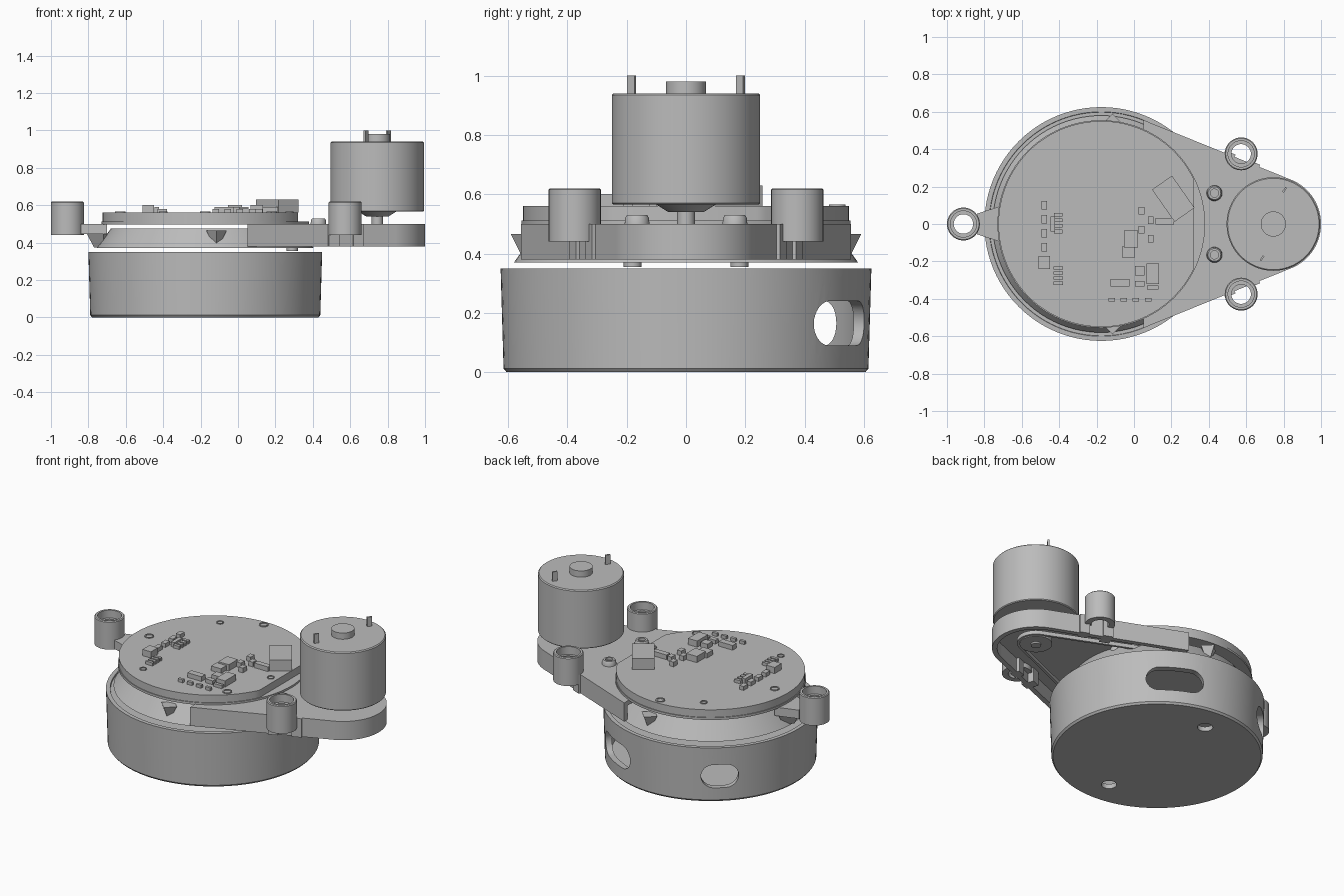
import bpy, bmesh
from math import sin, cos, pi, radians, acos
from mathutils import Matrix, Vector

if "Cube" in bpy.data.objects:
    bpy.data.objects.remove(bpy.data.objects["Cube"])

grey = bpy.data.materials.new("plain grey")
grey.use_nodes = True
grey.diffuse_color = (0.5, 0.5, 0.5, 1)
grey.node_tree.nodes["Principled BSDF"].inputs["Base Color"].default_value = (0.5, 0.5, 0.5, 1)

DISC = -0.175   # x of the turntable axis
MOTOR = 0.745   # x of the motor axis
parts = []


def finish(name, bm):
    bmesh.ops.recalc_face_normals(bm, faces=bm.faces)
    mesh = bpy.data.meshes.new(name)
    bm.to_mesh(mesh)
    bm.free()
    mesh.materials.append(grey)
    obj = bpy.data.objects.new(name, mesh)
    bpy.context.collection.objects.link(obj)
    parts.append(obj)
    return obj


def prism(name, outline, z0, z1):
    bm = bmesh.new()
    face = bm.faces.new([bm.verts.new((x, y, z0)) for x, y in outline])
    new = bmesh.ops.extrude_face_region(bm, geom=[face])["geom"]
    bmesh.ops.translate(bm, vec=(0, 0, z1 - z0),
                        verts=[v for v in new if isinstance(v, bmesh.types.BMVert)])
    return finish(name, bm)


def arc(cx, r, a0, a1, n=48, cy=0):
    return [(cx + r * cos(a0 + (a1 - a0) * i / n), cy + r * sin(a0 + (a1 - a0) * i / n))
            for i in range(n + 1)]


def cyl(name, x, y, r, z0, z1, r_top=None, n=32):
    bm = bmesh.new()
    bmesh.ops.create_cone(bm, cap_ends=True, segments=n, radius1=r,
                          radius2=r if r_top is None else r_top, depth=z1 - z0,
                          matrix=Matrix.Translation((x, y, (z0 + z1) / 2)))
    return finish(name, bm)


def box(name, x, y, w, d, z0, z1, turn=0):
    bm = bmesh.new()
    bmesh.ops.create_cube(bm, size=1, matrix=Matrix.Translation((x, y, (z0 + z1) / 2))
                          @ Matrix.Rotation(radians(turn), 4, 'Z')
                          @ Matrix.Diagonal((w, d, z1 - z0, 1)))
    return finish(name, bm)


def lathe(name, x, y, profile, closed=False, n=96):
    bm = bmesh.new()
    verts = [bm.verts.new((r, 0, z)) for r, z in profile]
    pairs = list(zip(verts, verts[1:])) + ([(verts[-1], verts[0])] if closed else [])
    edges = [bm.edges.new(p) for p in pairs]
    bmesh.ops.spin(bm, geom=verts + edges, axis=(0, 0, 1), cent=(0, 0, 0),
                   angle=2 * pi, steps=n, use_duplicate=False)
    bmesh.ops.remove_doubles(bm, verts=bm.verts, dist=1e-4)
    bmesh.ops.translate(bm, verts=bm.verts, vec=(x, y, 0))
    return finish(name, bm)


def cut(obj, cutter):
    cutter.hide_render = True
    mod = obj.modifiers.new("cut", 'BOOLEAN')
    mod.operation, mod.solver, mod.object = 'DIFFERENCE', 'EXACT', cutter
    bpy.context.view_layer.objects.active = obj
    bpy.ops.object.modifier_apply(modifier=mod.name)
    parts.remove(cutter)
    bpy.data.objects.remove(cutter)


def arm_outline(big, small):
    # tangent wedge from the turntable circle to the motor circle
    a = acos((big - small) / (MOTOR - DISC))
    return ([(DISC + big * cos(a), -big * sin(a))] + arc(MOTOR, small, -a, a)
            + [(DISC + big * cos(a), big * sin(a))])


def belt_outline(big, small):
    a = acos((big - small) / (MOTOR - DISC))
    return arc(MOTOR, small, -a, a) + arc(DISC, big, a, 2 * pi - a)


# Hollow rotating drum
drum = lathe("drum", DISC, 0, [(0, 0), (0.605, 0), (0.615, 0.012), (0.625, 0.35),
                               (0.6, 0.35), (0.598, 0.342), (0, 0.342)])
cut(drum, cyl("cavity", DISC, 0, 0.58, 0.03, 0.32, n=96))
for angle, width in ((60, 0.34), (130, 0.22)):
    # slotted window with rounded ends, pushed radially through the wall
    r, half = 0.075, width / 2 - 0.075
    outline = (arc(half, r, -pi / 2, pi / 2, 16) + arc(-half, r, pi / 2, 1.5 * pi, 16))
    cutter = prism("window_cutter", outline, 0.4, 0.8)
    cutter.data.transform(Matrix.Translation((DISC, 0, 0.165))
                          @ Matrix.Rotation(radians(angle), 4, 'Z')
                          @ Matrix(((0, 0, 1, 0), (1, 0, 0, 0), (0, 1, 0, 0), (0, 0, 0, 1))))
    cut(drum, cutter)
for side in (-1, 1):
    cut(drum, cyl("bottom_hole", DISC, side * 0.435, 0.045, -0.02, 0.06))

# Flared skirt under the board
lathe("skirt", DISC, 0, [(0.58, 0.37), (0.505, 0.475), (0.48, 0.475), (0.55, 0.37)], True)
for side in (-1, 1):
    cyl("skirt_gusset", -0.115, side * 0.535, 0.008, 0.37, 0.465, 0.055, 4)

# Arm: hollow wall with a top plate
wall = prism("arm_wall", arm_outline(0.6, 0.255), 0.38, 0.475)
cut(wall, prism("arm_hollow", arm_outline(0.57, 0.225), 0.3, 0.6))
prism("arm_plate", arm_outline(0.6, 0.255), 0.47, 0.5)

# Belt and pulley
belt = prism("belt", belt_outline(0.47, 0.11), 0.415, 0.44)
cut(belt, prism("belt_inside", belt_outline(0.455, 0.095), 0.3, 0.6))
cyl("motor_pulley", MOTOR, 0, 0.095, 0.41, 0.45)
cyl("pulley_shaft", MOTOR, 0, 0.03, 0.4, 0.56)

# Circuit board on its carrier, trimmed on the motor side
half = acos((0.32 - DISC) / 0.55)
cyl("board_carrier", DISC, 0, 0.555, 0.497, 0.512, n=96)
prism("circuit_board", arc(DISC, 0.55, half, 2 * pi - half, 90), 0.512, 0.56)
for x, y, r in ((-0.63, 0, 0.028), (DISC, 0.51, 0.028), (0.18, -0.365, 0.028),
                (-0.4, 0.39, 0.022), (-0.4, -0.39, 0.022), (0.275, -0.06, 0.022)):
    lathe("board_eyelet", x, y, [(r, 0.558), (r, 0.565), (r * 0.75, 0.565), (r * 0.75, 0.558)],
          True, 24)

# Board components
box("connector_block", 0.21, 0.135, 0.13, 0.21, 0.56, 0.63, 35)
for i in range(4):
    box("left_chip", -0.48, 0.1 - i * 0.075, 0.03, 0.045, 0.56, 0.585)
    box("left_chip", -0.405, 0.05 - i * 0.03, 0.045, 0.02, 0.56, 0.58)
    box("left_resistor", -0.405, -0.235 - i * 0.027, 0.05, 0.018, 0.56, 0.58)
    box("middle_chip", 0.04 + (i % 2) * 0.05, 0.07 - i * 0.05, 0.03, 0.04, 0.56, 0.59)
    box("edge_chip", -0.12 + i * 0.065, -0.405, 0.035, 0.018, 0.56, 0.58)
for x, y, w, d, top in ((-0.48, -0.205, 0.06, 0.07, 0.6), (-0.435, 0.0, 0.025, 0.08, 0.59),
                        (-0.015, -0.08, 0.075, 0.09, 0.6), (0.165, 0.015, 0.1, 0.035, 0.59),
                        (-0.03, -0.15, 0.07, 0.06, 0.59), (0.1, -0.265, 0.065, 0.11, 0.6),
                        (0.03, -0.25, 0.05, 0.05, 0.59), (-0.075, -0.315, 0.1, 0.04, 0.59),
                        (0.03, -0.32, 0.05, 0.03, 0.585), (0.1, -0.34, 0.06, 0.02, 0.58)):
    box("component", x, y, w, d, 0.56, top)

# Mounting bosses with stepped through holes
boss = [(0.088, 0.44), (0.088, 0.615), (0.083, 0.62), (0.07, 0.62), (0.07, 0.57),
        (0.052, 0.57), (0.052, 0.44)]
for name, x, y in (("left_boss", -0.912, 0), ("front_boss", 0.573, -0.375),
                   ("back_boss", 0.573, 0.375)):
    lathe(name, x, y, boss, True, 40)
prism("left_boss_web", [(-0.84, -0.055), (-0.7, -0.1), (-0.7, 0.1), (-0.84, 0.055)], 0.445, 0.5)
cyl("left_boss_gusset", -0.72, 0, 0.05, 0.375, 0.45, 0.09, 4)
for side in (-1, 1):
    # webs joining the bosses to the arm, clear of the holes
    box("boss_web", 0.5, side * 0.345, 0.06, 0.08, 0.38, 0.5, side * -22)
    box("boss_web", 0.635, side * 0.3, 0.06, 0.06, 0.38, 0.5, side * -22)
    lathe("arm_screw", 0.43, side * 0.165, [(0.042, 0.498), (0.04, 0.52), (0.034, 0.53),
                                            (0.022, 0.53), (0.022, 0.515), (0, 0.515)], n=32)
    cyl("lower_peg", 0.29, side * 0.18, 0.03, 0.355, 0.48, n=16)

# Motor can with end cap, lower collar and terminals
lathe("motor", MOTOR, 0, [(0, 0.54), (0.06, 0.54), (0.1, 0.565), (0.245, 0.565), (0.25, 0.57),
                          (0.25, 0.934), (0.244, 0.94), (0.067, 0.94), (0.067, 0.98), (0, 0.98)])
for side in (-1, 1):
    box("motor_terminal", MOTOR + side * 0.06, side * 0.183, 0.01, 0.03, 0.93, 1.0, -35)

# Smooth shading on the round parts, keeping hard edges
for obj in bpy.context.view_layer.objects:
    obj.select_set(obj in parts)
bpy.context.view_layer.objects.active = parts[0]
bpy.ops.object.shade_smooth_by_angle(angle=radians(30))
